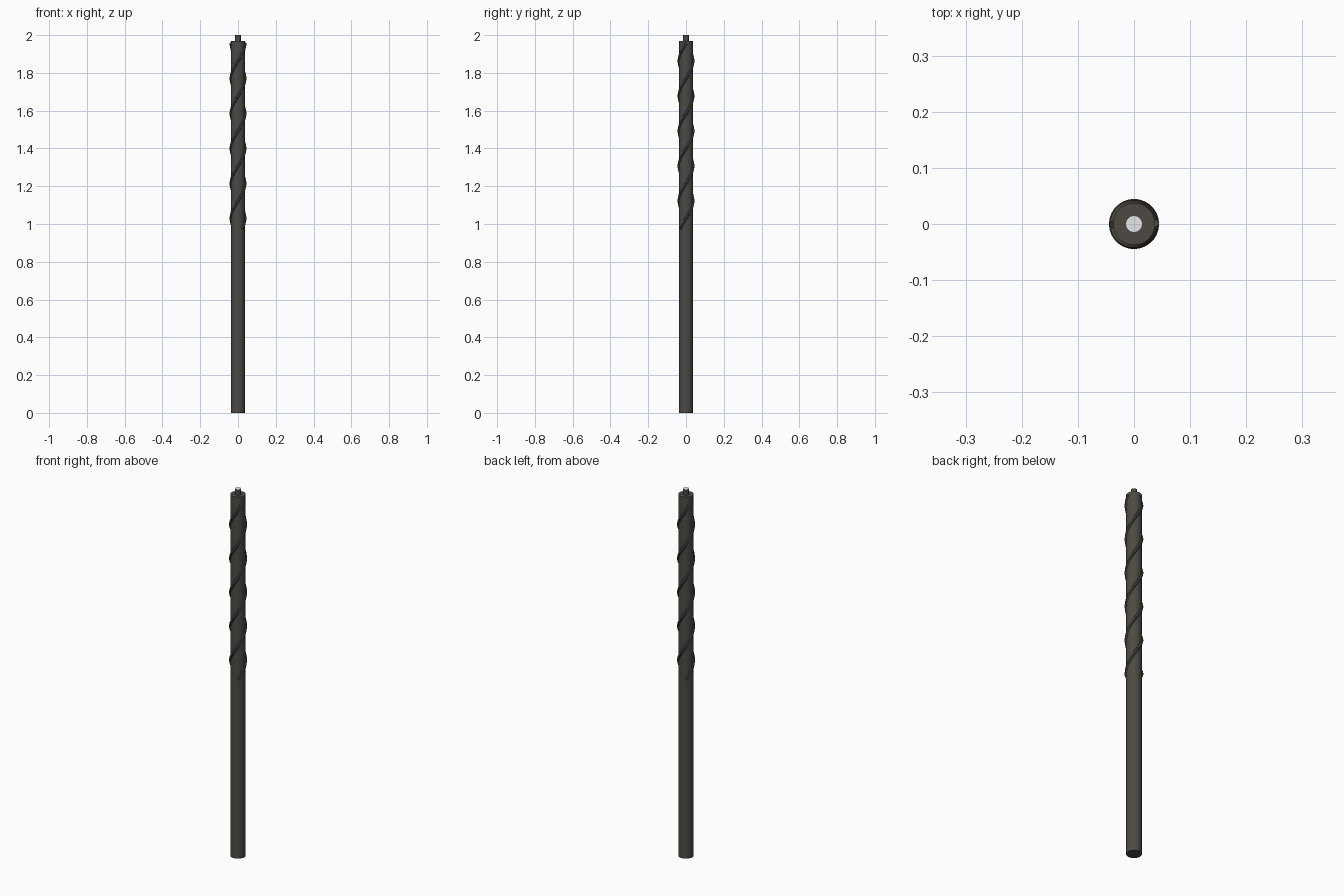
import bpy, bmesh, math
from mathutils import Vector

if "Cube" in bpy.data.objects:
    bpy.data.objects.remove(bpy.data.objects["Cube"])


def material(name, rgb):
    m = bpy.data.materials.new(name)
    m.diffuse_color = (*rgb, 1)
    m.use_nodes = True
    m.node_tree.nodes["Principled BSDF"].inputs["Base Color"].default_value = m.diffuse_color
    return m


GREY = material("dark warm grey", (0.075, 0.068, 0.058))
WHITE = material("white tip", (1, 1, 1))


def finish(name, bm, mats):
    bmesh.ops.recalc_face_normals(bm, faces=bm.faces)
    me = bpy.data.meshes.new(name)
    bm.to_mesh(me)
    bm.free()
    for m in mats:
        me.materials.append(m)
    ob = bpy.data.objects.new(name, me)
    bpy.context.collection.objects.link(ob)
    bpy.ops.object.select_all(action='DESELECT')
    ob.select_set(True)
    bpy.context.view_layer.objects.active = ob
    bpy.ops.object.shade_smooth_by_angle(angle=math.radians(40))
    return ob


def cylinder(name, radius, z0, z1, mats, sides=32):
    bm = bmesh.new()
    bmesh.ops.create_cone(bm, cap_ends=True, segments=sides, radius1=radius,
                          radius2=radius, depth=z1 - z0)
    bmesh.ops.translate(bm, verts=bm.verts, vec=(0, 0, (z0 + z1) / 2))
    if len(mats) > 1:  # top cap gets the second colour
        bm.normal_update()
        for f in bm.faces:
            if f.normal.z > 0.9:
                f.material_index = 1
    return finish(name, bm, mats)


def helix(name, phase, z0, z1, pitch=0.37, radius=0.0365, tube=0.008, steps=96, sides=8):
    bm = bmesh.new()
    rings = []
    for i in range(steps + 1):
        z = z0 + (z1 - z0) * i / steps
        a = phase + math.tau * (z - 1.03) / pitch
        out = Vector((math.cos(a), math.sin(a), 0))
        along = Vector((-math.sin(a) * radius, math.cos(a) * radius, pitch / math.tau)).normalized()
        side = along.cross(out)
        c = out * radius + Vector((0, 0, z))
        rings.append([bm.verts.new(c + tube * (out * math.cos(t) + side * math.sin(t)))
                      for t in (math.tau * k / sides for k in range(sides))])
    for r, s in zip(rings, rings[1:]):
        for k in range(sides):
            n = (k + 1) % sides
            bm.faces.new((r[k], r[n], s[n], s[k]))
    bm.faces.new(rings[0])
    bm.faces.new(rings[-1])
    return finish(name, bm, [GREY])


# Main rod and the pin with its white end
cylinder("rod", 0.0375, 0, 1.97, [GREY])
cylinder("tip_pin", 0.015, 1.96, 2.0, [GREY, WHITE])

# Two opposite raised spirals on the upper half
for i in range(2):
    helix(f"spiral_ridge_{i + 1}", math.pi * i, 0.975, 1.957)
